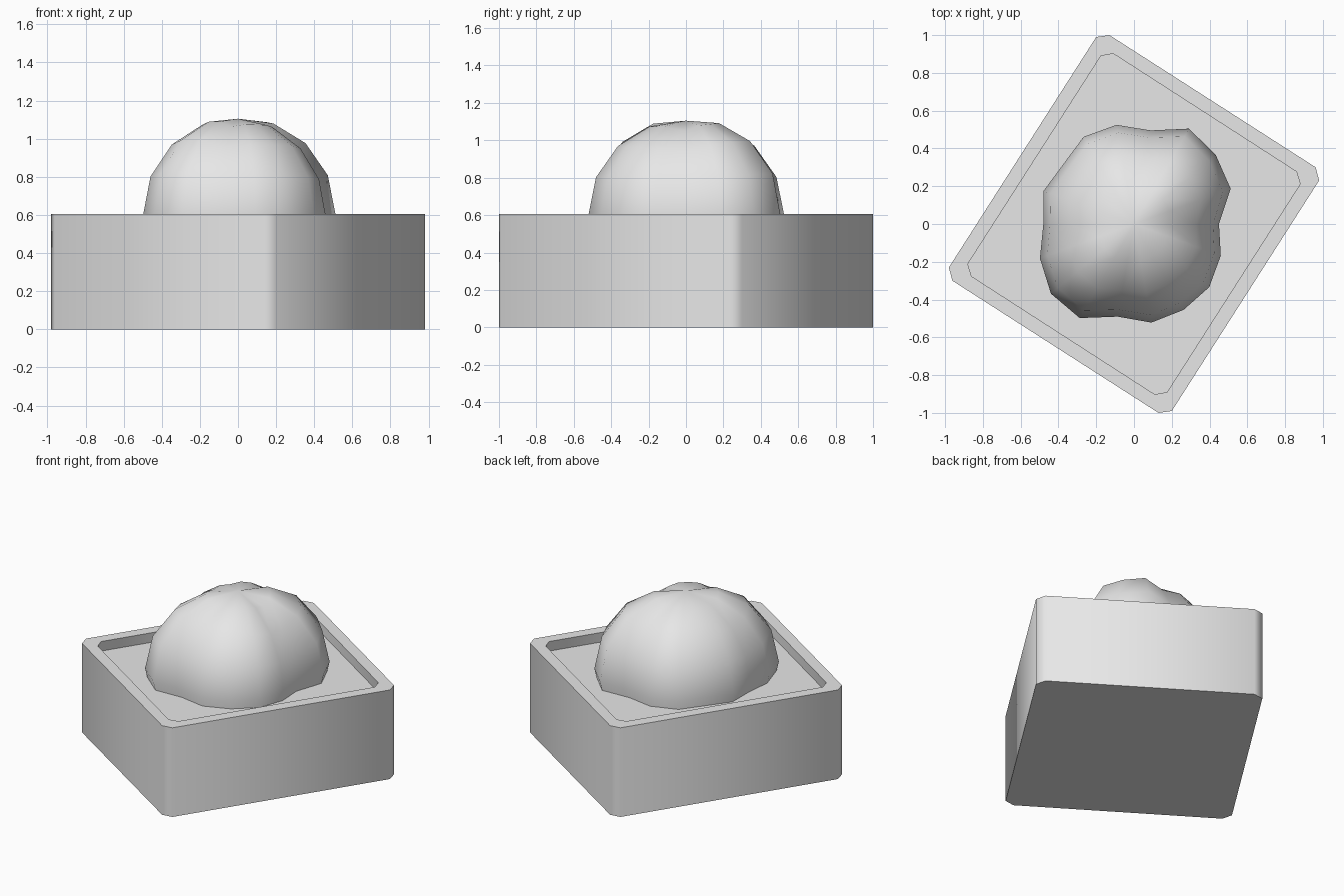
import bpy, bmesh, math

if "Cube" in bpy.data.objects:
    bpy.data.objects.remove(bpy.data.objects["Cube"])

grey = bpy.data.materials.new("plain grey")
grey.diffuse_color = (0.8, 0.8, 0.8, 1)
grey.use_nodes = True
grey.node_tree.nodes["Principled BSDF"].inputs["Base Color"].default_value = grey.diffuse_color

BOX_H, SOIL_Z = 0.605, 0.54


def finish(bm, name, angle):
    bmesh.ops.recalc_face_normals(bm, faces=bm.faces)
    mesh = bpy.data.meshes.new(name)
    bm.to_mesh(mesh)
    bm.free()
    mesh.materials.append(grey)
    ob = bpy.data.objects.new(name, mesh)
    bpy.context.collection.objects.link(ob)
    bpy.ops.object.select_all(action='DESELECT')
    ob.select_set(True)
    bpy.context.view_layer.objects.active = ob
    bpy.ops.object.shade_smooth_by_angle(angle=math.radians(angle))


def ring(bm, pts, z):
    return [bm.verts.new((x, y, z)) for x, y in pts]


def bridge(bm, a, b):
    n = len(a)
    for i in range(n):
        j = (i + 1) % n
        bm.faces.new((a[i], a[j], b[j], b[i]))


def both_halves(pts):
    # repeat half of the outline turned by 180 degrees
    return pts + [(-x, -y) for x, y in pts]


# planter box with chamfered corners and a shallow recess for the soil
outer = both_halves([(-0.20, 0.99), (-0.13, 1.0), (0.962, 0.30), (0.98, 0.23)])
inner = both_halves([(-0.175, 0.89), (-0.11, 0.902), (0.86, 0.277), (0.88, 0.212)])
bm = bmesh.new()
rings = [ring(bm, outer, 0), ring(bm, outer, BOX_H),
         ring(bm, inner, BOX_H), ring(bm, inner, SOIL_Z)]
for a, b in zip(rings, rings[1:]):
    bridge(bm, a, b)
bm.faces.new(rings[0])
bm.faces.new(rings[-1])
finish(bm, "planter_box", 60)

# lumpy shrub: a sphere whose radius varies around the stem, one value per 20 degrees
RADII = [0.45, 0.545, 0.566, 0.583, 0.503, 0.533, 0.533, 0.49, 0.51,
         0.48, 0.53, 0.574, 0.575, 0.498, 0.53, 0.525, 0.52, 0.489]
CENTRE_Z = 0.60
bm = bmesh.new()
rings = []
for elev, lump in ((-22.5, 0.9), (0, 1), (22.5, 0.95), (45, 0.7), (67.5, 0.35)):
    e = math.radians(elev)
    verts = []
    for i, rad in enumerate(RADII):
        t = math.radians(20 * i)
        r = 0.505 + (rad - 0.505) * lump
        verts.append(bm.verts.new((r * math.cos(e) * math.cos(t),
                                   r * math.cos(e) * math.sin(t),
                                   CENTRE_Z + r * math.sin(e))))
    rings.append(verts)
for a, b in zip(rings, rings[1:]):
    bridge(bm, a, b)
top = bm.verts.new((0, 0, 1.105))
for i in range(len(RADII)):
    bm.faces.new((rings[-1][i], rings[-1][(i + 1) % len(RADII)], top))
bm.faces.new(rings[0])
finish(bm, "shrub", 60)
